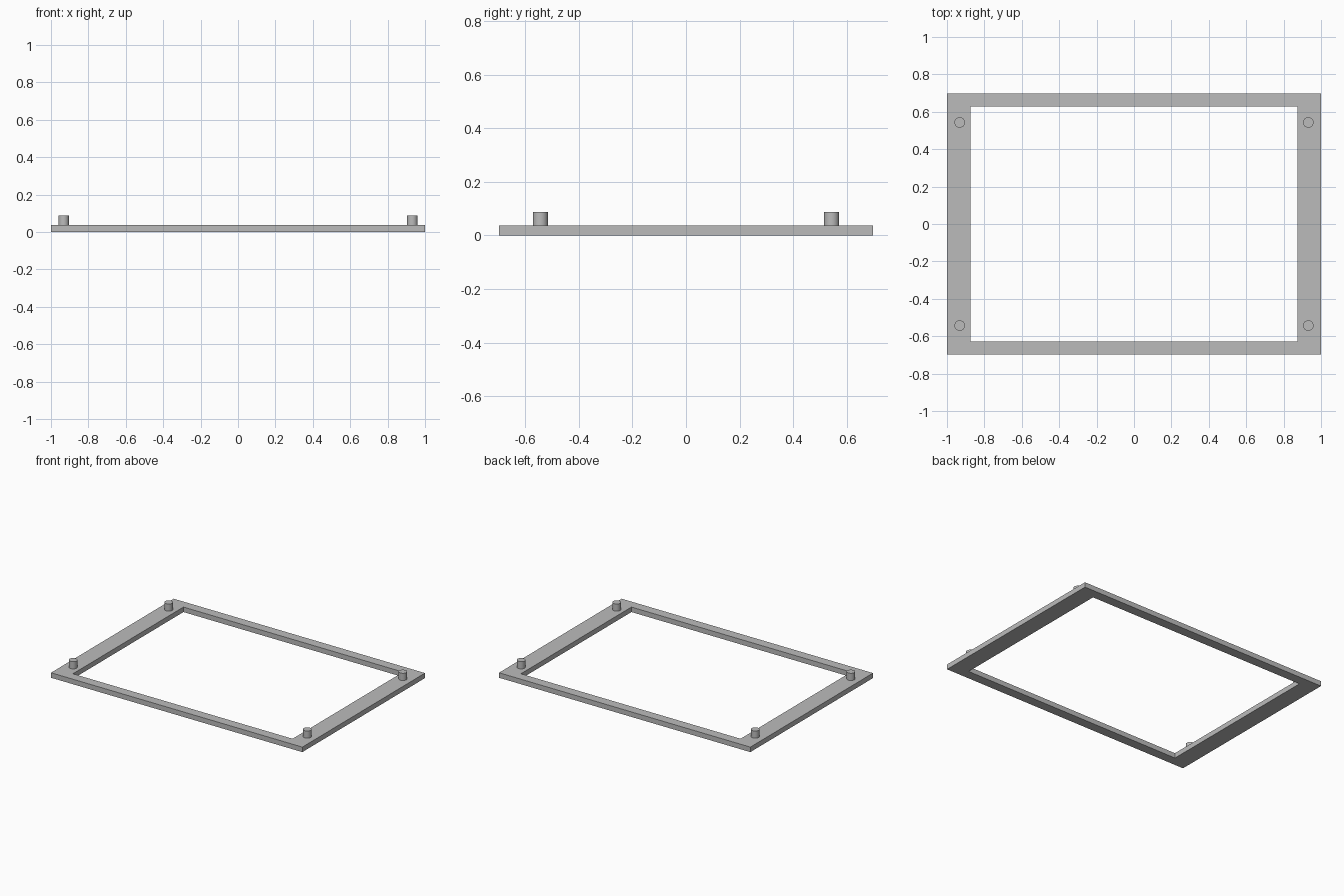
import bpy
import bmesh

cube = bpy.data.objects.get("Cube")
if cube:
    bpy.data.objects.remove(cube, do_unlink=True)

# Overall sizes
OUTER = (1.0, 0.697)
INNER = (0.874, 0.628)
THICKNESS = 0.036
PEG_X, PEG_Y = 0.932, 0.543
PEG_RADIUS, PEG_TOP = 0.028, 0.088

grey = bpy.data.materials.new("plain grey")
grey.use_nodes = True
colour = (0.5, 0.5, 0.5, 1)
grey.diffuse_color = colour
grey.node_tree.nodes["Principled BSDF"].inputs["Base Color"].default_value = colour


# Flat rectangular frame: a ring of four mitred faces, extruded upward
def build_frame():
    bm = bmesh.new()
    corners = [(-1, -1), (1, -1), (1, 1), (-1, 1)]
    outer, inner = [
        [bm.verts.new((sx * half[0], sy * half[1], 0)) for sx, sy in corners]
        for half in (OUTER, INNER)
    ]
    for i in range(4):
        j = (i + 1) % 4
        bm.faces.new((outer[i], outer[j], inner[j], inner[i]))
    ring = bmesh.ops.extrude_face_region(bm, geom=bm.faces[:])
    top = [g for g in ring["geom"] if isinstance(g, bmesh.types.BMVert)]
    bmesh.ops.translate(bm, verts=top, vec=(0, 0, THICKNESS))
    # Make sure the underside is present
    bm.verts.ensure_lookup_table()
    if not any(all(v.co.z < THICKNESS / 2 for v in f.verts) for f in bm.faces):
        for i in range(4):
            j = (i + 1) % 4
            bm.faces.new((outer[i], inner[i], inner[j], outer[j]))
    bmesh.ops.recalc_face_normals(bm, faces=bm.faces[:])
    mesh = bpy.data.meshes.new("frame")
    bm.to_mesh(mesh)
    bm.free()
    mesh.materials.append(grey)
    bpy.context.collection.objects.link(bpy.data.objects.new("frame", mesh))


# Round locating peg standing on the frame
def build_peg(name, x, y):
    height = PEG_TOP - THICKNESS
    bpy.ops.mesh.primitive_cylinder_add(
        vertices=48, radius=PEG_RADIUS, depth=height,
        location=(x, y, THICKNESS + height / 2))
    peg = bpy.context.object
    peg.name = name
    peg.data.materials.append(grey)
    bpy.ops.object.shade_smooth_by_angle()


build_frame()
for end, sy in (("front", -1), ("back", 1)):
    for side, sx in (("right", -1), ("left", 1)):
        build_peg(f"{end}_{side}_peg", sx * PEG_X, sy * PEG_Y)
